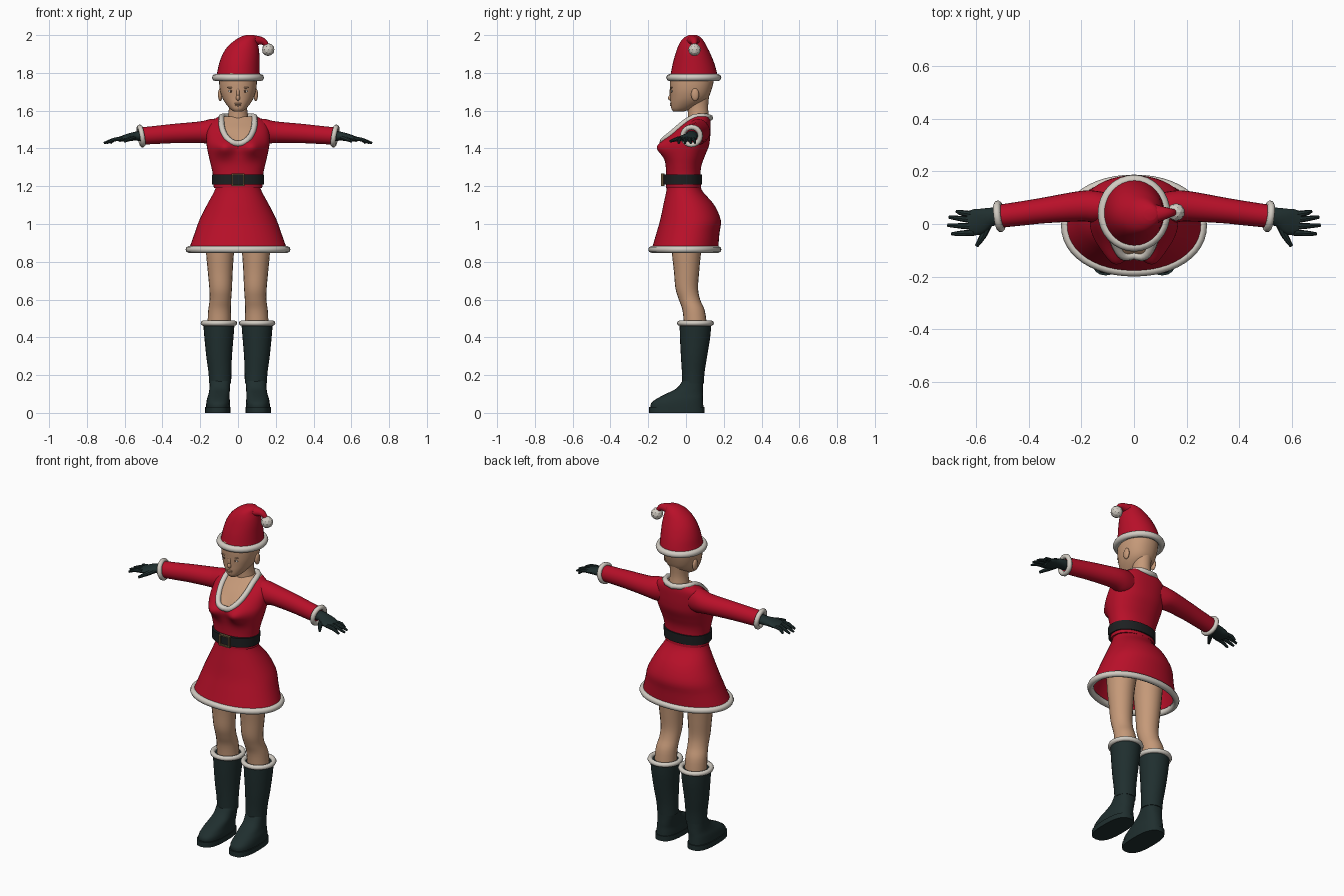
import bpy, bmesh
from math import sin, cos, pi, exp, copysign
from mathutils import Vector
from mathutils.bvhtree import BVHTree

if "Cube" in bpy.data.objects:
    bpy.data.objects.remove(bpy.data.objects["Cube"])


def material(name, rgb):
    m = bpy.data.materials.new(name)
    m.use_nodes = True
    m.diffuse_color = (*rgb, 1)
    m.node_tree.nodes["Principled BSDF"].inputs["Base Color"].default_value = (*rgb, 1)
    return m


RED = material("red cloth", (.48, .005, .022))
SKIN = material("skin", (.56, .32, .19))
FUR = material("white fur", (.64, .6, .54))
DARK = material("dark green leather", (.014, .028, .028))
BELT = material("black belt", (.012, .014, .015))
BRASS = material("dull brass", (.13, .09, .04))
IRIS = material("brown eye", (.1, .05, .03))


def finish(bm, name, mats, angle=.7):
    bmesh.ops.recalc_face_normals(bm, faces=bm.faces)
    me = bpy.data.meshes.new(name)
    bm.to_mesh(me)
    bm.free()
    for m in mats:
        me.materials.append(m)
    ob = bpy.data.objects.new(name, me)
    bpy.context.collection.objects.link(ob)
    bpy.ops.object.select_all(action="DESELECT")
    ob.select_set(True)
    bpy.context.view_layer.objects.active = ob
    if angle:
        bpy.ops.object.shade_smooth_by_angle(angle=angle)
    return ob


def spline(rows, k):
    """Catmull-Rom interpolation of number rows, k steps per span."""
    out = []
    for i in range(len(rows) - 1):
        quad = [rows[max(i - 1, 0)], rows[i], rows[i + 1], rows[min(i + 2, len(rows) - 1)]]
        for j in range(k):
            t = j / k
            out.append([.5 * (2 * b + (c - a) * t + (2 * a - 5 * b + 4 * c - d) * t * t
                              + (3 * b - a - 3 * c + d) * t ** 3) for a, b, c, d in zip(*quad)])
    return out + [list(rows[-1])]


def oval(c, u, v, n=32, power=2):
    def f(w):
        return copysign(abs(w) ** (2 / power), w)
    return [c + u * f(cos(2 * pi * i / n)) + v * f(sin(2 * pi * i / n)) for i in range(n)]


def loft(name, rings, mats, caps=True, angle=.7):
    bm = bmesh.new()
    vs = [[bm.verts.new(p) for p in r] for r in rings]
    n = len(vs[0])
    for a, b in zip(vs, vs[1:]):
        for i in range(n):
            j = (i + 1) % n
            bm.faces.new((a[i], a[j], b[j], b[i]))
    if caps:
        bm.faces.new(vs[0])
        bm.faces.new(vs[-1])
    return finish(bm, name, mats, angle)


def stack(rows, n=32, power=2, k=4):
    """Upright rings from rows of height, centre x, half width, front y, back y."""
    return [oval(Vector((cx, (f + b) / 2, z)), Vector((w, 0, 0)), Vector((0, (b - f) / 2, 0)), n, power)
            for z, cx, w, f, b in spline(rows, k)]


def limb(name, rows, mat, n=12, k=4):
    """Tapered limb from rows of x, y, z, half width, half thickness."""
    rows = spline(rows, k)
    pts = [Vector(r[:3]) for r in rows]
    rings = []
    for i, r in enumerate(rows):
        d = (pts[min(i + 1, len(pts) - 1)] - pts[max(i - 1, 0)]).normalized()
        u = d.cross(Vector((0, 0, 1))).normalized()
        rings.append(oval(pts[i], u * r[3], u.cross(d) * r[4], n))
    return loft(name, rings, [mat])


def fur_ring(name, pts, radius):
    cu = bpy.data.curves.new(name, "CURVE")
    cu.dimensions = "3D"
    cu.bevel_depth, cu.bevel_resolution = radius, 2
    sp = cu.splines.new("POLY")
    sp.points.add(len(pts) - 1)
    for p, q in zip(sp.points, pts):
        p.co = (*q, 1)
    sp.use_cyclic_u = True
    cu.materials.append(FUR)
    ob = bpy.data.objects.new(name, cu)
    bpy.context.collection.objects.link(ob)
    bpy.ops.object.select_all(action="DESELECT")
    ob.select_set(True)
    bpy.context.view_layer.objects.active = ob
    bpy.ops.object.convert(target="MESH")
    bpy.ops.object.shade_smooth_by_angle(angle=1)


def ball(name, c, size, mat, angle=.7, subdiv=3):
    bm = bmesh.new()
    bmesh.ops.create_icosphere(bm, subdivisions=subdiv, radius=1)
    for v in bm.verts:
        v.co = Vector(c) + v.co * Vector(size)
    return finish(bm, name, [mat], angle)


def box(name, c, size, mat):
    bm = bmesh.new()
    bmesh.ops.create_cube(bm, size=1)
    for v in bm.verts:
        v.co = Vector(c) + v.co * Vector(size)
    return finish(bm, name, [mat], 0)


# Bodice, with the open neckline coloured as skin
rings = stack([(1.19, 0, .128, -.105, .08), (1.26, 0, .133, -.105, .077), (1.31, 0, .143, -.108, .082),
               (1.36, 0, .155, -.115, .1), (1.41, 0, .165, -.12, .12), (1.45, 0, .168, -.1, .127),
               (1.5, 0, .163, -.06, .13), (1.54, 0, .145, -.015, .13), (1.57, 0, .1, .02, .125)],
              64, 2.2, 6)
for p in [p for r in rings for p in r if p.y < 0]:
    p.y -= .043 * exp(-((abs(p.x) - .075) / .05) ** 2 - ((p.z - 1.405) / .05) ** 2)
bodice = loft("bodice", rings, [RED, SKIN])
NECK_W, NECK_Z, NECK_D = .088, 1.545, .12
for f in bodice.data.polygons:
    x, y, z = f.center
    low = min(z - NECK_Z, 0) / NECK_D
    if y < .1 and (x / NECK_W) ** 2 + low ** 2 < 1:
        f.material_index = 1

# Neckline trim laid on the bodice
tree = BVHTree.FromPolygons([v.co for v in bodice.data.vertices],
                            [p.vertices[:] for p in bodice.data.polygons])
path = []
for i in range(25):
    t = pi * i / 24
    x, z = NECK_W * cos(t), NECK_Z - NECK_D * sin(t)
    path.append(tree.ray_cast(Vector((x, -1, z)), Vector((0, 1, 0)))[0])
back = [(.088, .045, 1.567), (.075, .09, 1.57), (.045, .118, 1.567), (0, .128, 1.562)]
path += [Vector((-x, y, z)) for x, y, z in back] + [Vector(p) for p in back[-2::-1]]
fur_ring("neckline_trim", path, .016)

# Skirt and hem
skirt = stack([(1.205, 0, .115, -.1, .075), (1.17, 0, .127, -.105, .09), (1.1, 0, .165, -.12, .15),
               (1.02, 0, .205, -.137, .184), (.95, 0, .23, -.157, .177), (.865, 0, .26, -.182, .17)],
              48, 2.1)
loft("skirt", skirt, [RED], False)
fur_ring("skirt_hem", skirt[-1], .018)

# Belt and buckle
loft("belt", stack([(1.208, 0, .137, -.122, .086), (1.262, 0, .139, -.122, .086)], 48, 2.2, 1), [BELT])
for s in (-1, 1):
    box("buckle_side", (s * .031, -.124, 1.235), (.009, .018, .066), BRASS)
    box("buckle_bar", (0, -.124, 1.235 + s * .029), (.07, .018, .008), BRASS)

# Neck, head and face
loft("neck", stack([(1.5, 0, .07, .01, .12), (1.56, 0, .056, .01, .122), (1.62, 0, .048, .008, .117),
                    (1.7, 0, .055, 0, .125)], 24), [SKIN])
loft("head", stack([(1.595, 0, .022, -.066, -.015), (1.61, 0, .042, -.077, .03), (1.64, 0, .067, -.081, .085),
                    (1.67, 0, .084, -.082, .118), (1.71, 0, .096, -.084, .135), (1.76, 0, .1, -.085, .147),
                    (1.81, 0, .095, -.075, .145), (1.86, 0, .065, -.04, .11)], 32, 2.2), [SKIN])
ball("nose", (0, -.08, 1.668), (.011, .015, .016), SKIN)
ball("nose_bridge", (0, -.079, 1.695), (.009, .009, .028), SKIN)
ball("upper_lip", (0, -.078, 1.637), (.02, .008, .005), SKIN)
ball("lower_lip", (0, -.077, 1.628), (.016, .008, .005), SKIN)

# Hat with drooping tip
HAT = [(1.775, 0, .118, -.085, .167), (1.8, .002, .113, -.08, .164), (1.85, .007, .107, -.07, .15),
       (1.9, .016, .097, -.056, .13), (1.94, .027, .081, -.042, .11), (1.97, .04, .06, -.026, .093),
       (1.99, .055, .043, -.005, .075), (2, .063, .022, .015, .058)]
hat = stack(HAT)
loft("hat", hat, [RED])
limb("hat_tip", [(.06, .037, 1.967, .045, .031), (.1, .04, 1.972, .03, .025),
                 (.135, .043, 1.965, .018, .018), (.16, .045, 1.935, .01, .01)], RED)
fur_ring("hat_brim", [p + (p - Vector((0, .04, p.z))) * .01 for p in hat[0]], .019)
ball("hat_pompom", (.16, .045, 1.923), (.034, .034, .034), FUR, 0, 2)

for s, side in ((1, "left_"), (-1, "right_")):
    def mir(rows):
        return [(s * r[0], *r[1:]) for r in rows]

    # Face details
    ball(side + "eye", (s * .037, -.0755, 1.703), (.015, .004, .006), FUR)
    ball(side + "iris", (s * .037, -.0785, 1.703), (.006, .003, .006), IRIS)
    ball(side + "brow", (s * .038, -.0755, 1.722), (.02, .006, .004), SKIN)
    ball(side + "ear", (s * .094, .048, 1.685), (.012, .021, .034), SKIN)

    # Sleeve and cuff
    limb(side + "sleeve", mir([(.08, .062, 1.492, .05, .066), (.14, .065, 1.488, .06, .068),
                               (.2, .068, 1.486, .058, .057), (.34, .052, 1.479, .049, .051),
                               (.43, .04, 1.472, .046, .048), (.51, .03, 1.466, .044, .046)]), RED, 24)
    fur_ring(side + "cuff", oval(Vector((s * .513, .029, 1.466)), Vector((s * .006, .047, 0)),
                                 Vector((s * .008, 0, .047)), 20), .014)

    # Glove
    limb(side + "palm", mir([(.5, .03, 1.467, .034, .028), (.55, .026, 1.464, .036, .023),
                             (.59, .01, 1.456, .05, .019), (.63, .002, 1.448, .046, .013)]), DARK, 16)
    for finger, base, tip, length in (("little", .036, .048, .675), ("ring", .014, .026, .705),
                                      ("middle", -.01, -.005, .71), ("index", -.033, -.038, .695)):
        limb(side + finger + "_finger", mir([(.61, base, 1.452, .012, .011),
             (.655, (base + tip) / 2, 1.447, .011, .01), (length, tip, 1.428, .006, .006)]), DARK, 8, 2)
    limb(side + "thumb", mir([(.555, .0, 1.457, .016, .014), (.575, -.045, 1.45, .013, .012),
                              (.6, -.084, 1.438, .007, .007)]), DARK, 8, 2)

    # Leg
    leg = [(1.08, .08, .075, -.07, .1), (.95, .09, .08, -.08, .095), (.85, .095, .074, -.075, .08),
           (.75, .094, .066, -.064, .07), (.66, .092, .06, -.056, .064), (.6, .093, .057, -.038, .075),
           (.54, .098, .06, -.018, .1), (.45, .1, .062, -.01, .112)]
    loft(side + "leg", stack([(z, s * x, *r) for z, x, *r in leg], 20), [SKIN])

    # Boot shaft, fur top, foot and sole
    shaft = stack([(z, s * x, *r) for z, x, *r in
                   [(.475, .101, .083, -.034, .134), (.4, .101, .077, -.032, .128), (.3, .1, .068, -.027, .112),
                    (.22, .096, .061, -.022, .099), (.155, .094, .058, -.02, .094)]], 24)
    loft(side + "boot_shaft", shaft, [DARK])
    fur_ring(side + "boot_trim", shaft[0], .014)
    foot = [(.02, .106, .063, -.187, .092), (.05, .105, .063, -.185, .091), (.075, .104, .06, -.155, .09),
            (.1, .1, .056, -.108, .09), (.13, .097, .054, -.05, .089), (.17, .095, .054, -.018, .089)]
    loft(side + "boot_foot", stack([(z, s * x, *r) for z, x, *r in foot], 24, 2.5), [DARK])
    loft(side + "boot_sole", stack([(z, s * .107, .067, -.196, .097) for z in (0, .03)], 24, 2.6, 1), [DARK])
